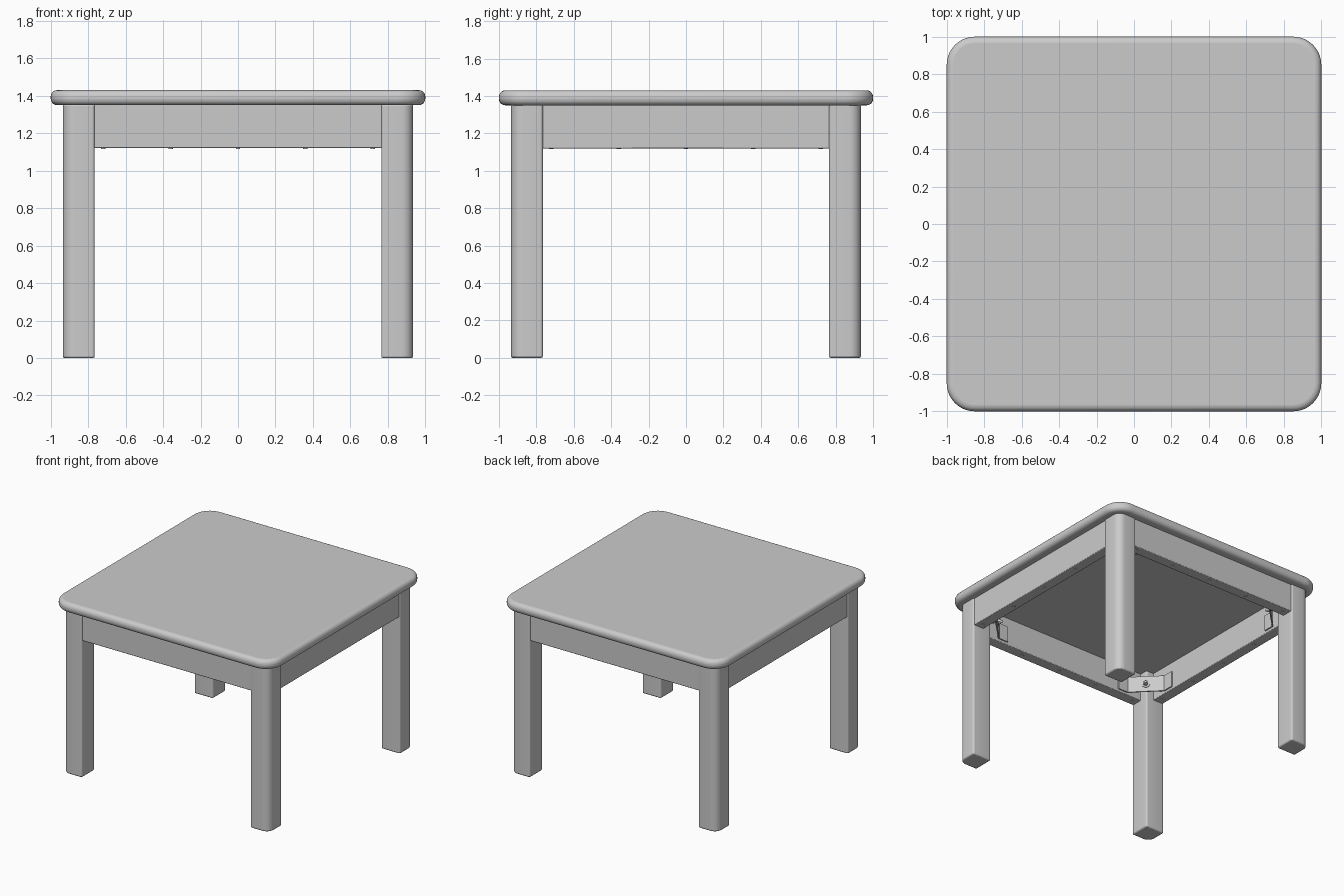
import bpy, bmesh
from math import pi, cos, sin, sqrt
from mathutils import Matrix, Vector

if "Cube" in bpy.data.objects:
    bpy.data.objects.remove(bpy.data.objects["Cube"])


def finish(bm, name, bevel=0.0, segments=3):
    bmesh.ops.recalc_face_normals(bm, faces=bm.faces)
    me = bpy.data.meshes.new(name)
    bm.to_mesh(me)
    bm.free()
    ob = bpy.data.objects.new(name, me)
    bpy.context.collection.objects.link(ob)
    if bevel:
        mod = ob.modifiers.new("soft_edges", 'BEVEL')
        mod.width = bevel
        mod.segments = segments
        mod.limit_method = 'ANGLE'
        mod.angle_limit = 0.8
        mod.use_clamp_overlap = False
    bpy.ops.object.select_all(action='DESELECT')
    ob.select_set(True)
    bpy.context.view_layer.objects.active = ob
    bpy.ops.object.shade_smooth_by_angle(angle=0.6)
    return ob


def rounded_outline(half, radii, steps):
    """Square outline; radii run counter-clockwise from the +x +y corner."""
    pts = []
    signs = [(1, 1), (-1, 1), (-1, -1), (1, -1)]
    for i, ((sx, sy), r) in enumerate(zip(signs, radii)):
        for k in range(steps + 1):
            a = i * pi / 2 + k * pi / 2 / steps
            pts.append((sx * (half - r) + r * cos(a), sy * (half - r) + r * sin(a)))
    return pts


def prism(name, pts, z0, z1, mat=Matrix(), bevel=0.0, segments=3):
    bm = bmesh.new()
    face = bm.faces.new([bm.verts.new((x, y, z0)) for x, y in pts])
    ext = bmesh.ops.extrude_face_region(bm, geom=[face])
    verts = [g for g in ext['geom'] if isinstance(g, bmesh.types.BMVert)]
    bmesh.ops.translate(bm, verts=verts, vec=(0, 0, z1 - z0))
    bmesh.ops.transform(bm, matrix=mat, verts=bm.verts)
    return finish(bm, name, bevel, segments)


def disc(bm, mat, radius, depth, sides):
    bmesh.ops.create_cone(bm, cap_ends=True, segments=sides, radius1=radius,
                          radius2=radius, depth=depth, matrix=mat)


# Table top with generous corners and a rounded rim
prism("table_top", rounded_outline(1.0, [0.15] * 4, 10), 1.35, 1.43, bevel=0.034, segments=5)

LEG, IN, OUT = 0.85, 0.835, 0.925
corners = ["back_right", "back_left", "front_left", "front_right"]
sides = ["right", "back", "left", "front"]
leg_outline = rounded_outline(0.085, [0.06, 0.015, 0.015, 0.015], 6)

for i in range(4):
    turn = Matrix.Rotation(i * pi / 2, 4, 'Z')

    # Leg: broad rounding on the outward corner only
    prism(corners[i] + "_leg", leg_outline, 0, 1.355,
          turn @ Matrix.Translation((LEG, LEG, 0)), bevel=0.009, segments=2)

    # Apron board between two legs
    board = [(IN, -0.77), (OUT, -0.77), (OUT, 0.77), (IN, 0.77)]
    prism(sides[i] + "_apron", board, 1.12, 1.355, turn, bevel=0.005, segments=2)

    # Screws along the underside of the apron
    bm = bmesh.new()
    for k in range(-2, 3):
        disc(bm, turn @ Matrix.Translation(((IN + OUT) / 2, 0.36 * k, 1.12)), 0.012, 0.008, 12)
    finish(bm, sides[i] + "_apron_screws")

    # Bent metal corner brace: diagonal plate with a flange on each apron
    t, a, f = 0.01, IN - 0.20, IN - 0.29
    brace = [(IN, f), (IN, a), (a, IN), (f, IN), (f, IN - t),
             (a - 0.004, IN - t), (IN - t, a - 0.004), (IN - t, f)]
    prism(corners[i] + "_brace", brace, 1.14, 1.27, turn)

    # Bolt through the brace into the leg
    bm = bmesh.new()
    mid = Vector(((IN + a) / 2, (IN + a) / 2, 1.205))
    aim = Vector((-1, -1, 0)).normalized()
    for radius, depth, offset, n in ((0.032, 0.01, 0.01, 20), (0.02, 0.025, 0.02, 6),
                                     (0.011, 0.09, 0.0, 12)):
        spin = aim.to_track_quat('Z', 'Y').to_matrix().to_4x4()
        disc(bm, turn @ Matrix.Translation(mid + aim * offset) @ spin, radius, depth, n)
    finish(bm, corners[i] + "_bolt")
